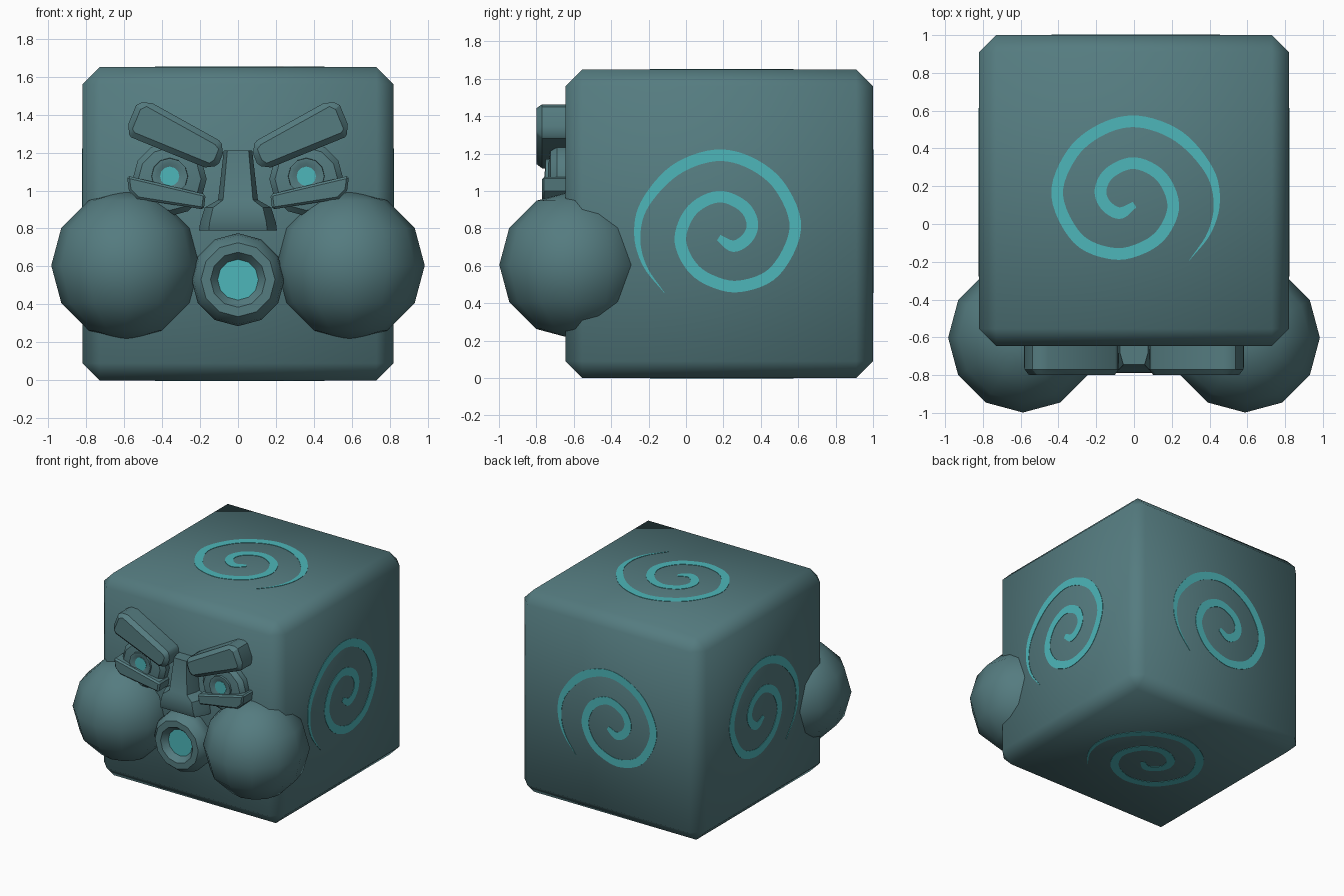
import bpy, bmesh, math
from mathutils import Vector

if "Cube" in bpy.data.objects:
    bpy.data.objects.remove(bpy.data.objects["Cube"])


def material(name, rgb):
    m = bpy.data.materials.new(name)
    m.diffuse_color = (*rgb, 1)
    m.use_nodes = True
    m.node_tree.nodes["Principled BSDF"].inputs["Base Color"].default_value = m.diffuse_color
    return m


STONE = material("slate teal", (0.09, 0.2, 0.215))
GLOW = material("bright turquoise", (0.075, 0.47, 0.49))


def finish(bm, name, mat, smooth=None, bevel=0):
    """Turn a bmesh into an object with clean normals, bevel and shading."""
    bmesh.ops.recalc_face_normals(bm, faces=bm.faces)
    me = bpy.data.meshes.new(name)
    bm.to_mesh(me)
    bm.free()
    me.materials.append(mat)
    ob = bpy.data.objects.new(name, me)
    bpy.context.collection.objects.link(ob)
    bpy.ops.object.select_all(action='DESELECT')
    ob.select_set(True)
    bpy.context.view_layer.objects.active = ob
    if bevel:
        mod = ob.modifiers.new("bevel", 'BEVEL')
        mod.width = bevel
        mod.segments = 1
        mod.limit_method = 'ANGLE'
        mod.angle_limit = math.radians(50)
        bpy.ops.object.modifier_apply(modifier=mod.name)
    if smooth:
        bpy.ops.object.shade_smooth_by_angle(angle=math.radians(smooth))
    return ob


def loft(bm, rings, caps=True):
    """Join equal-length closed rings of points with quads."""
    vs = [[bm.verts.new(p) for p in r] for r in rings]
    n = len(vs[0])
    for a, b in zip(vs, vs[1:]):
        for i in range(n):
            bm.faces.new((a[i], a[(i + 1) % n], b[(i + 1) % n], b[i]))
    if caps:
        bm.faces.new(vs[0])
        bm.faces.new(vs[-1])


def lathe(name, x, z, profile, sides=12):
    """Turned part facing -y; profile holds (radius, y) pairs."""
    bm = bmesh.new()
    loft(bm, [[(x + r * math.cos(2 * math.pi * i / sides), y,
                z + r * math.sin(2 * math.pi * i / sides))
               for i in range(sides)] for r, y in profile])
    return finish(bm, name, STONE, 35)


def disc(name, x, y, z, r):
    """Thin glowing plate facing -y."""
    bm = bmesh.new()
    loft(bm, [[(x + r * math.cos(math.pi * i / 6), yy, z + r * math.sin(math.pi * i / 6))
               for i in range(12)] for yy in (y, y - 0.004)])
    return finish(bm, name, GLOW)


def slab(name, outline, front, side, bevel, back=-0.6):
    """Front-view outline (x, z) extruded from inside the body to y = front."""
    bm = bmesh.new()
    loft(bm, [[(side * x, y, z) for x, z in outline] for y in (back, front)])
    return finish(bm, name, STONE, 30, bevel)


# body: chamfered cube
Y0, Y1, W, H = -0.645, 1.0, 0.82, 1.65
YC = (Y0 + Y1) / 2
bm = bmesh.new()
bmesh.ops.create_cube(bm, size=1)
for v in bm.verts:
    v.co = (v.co.x * 2 * W, YC + v.co.y * (Y1 - Y0), H / 2 + v.co.z * H)
finish(bm, "body", STONE, 50, 0.09)

# spiral centre line around the middle of a face (u, v)
SPIRAL = [Vector((y - 0.173, z - 0.825)) for y, z in (
    (0.17, 0.75), (0.25, 0.705), (0.325, 0.75), (0.35, 0.83), (0.30, 0.92),
    (0.17, 0.97), (0.03, 0.9), (-0.035, 0.75), (0.015, 0.61), (0.12, 0.525),
    (0.28, 0.49), (0.47, 0.57), (0.58, 0.8), (0.5, 1.02), (0.34, 1.15),
    (0.15, 1.19), (-0.065, 1.11), (-0.225, 0.93), (-0.265, 0.76),
    (-0.225, 0.6), (-0.12, 0.455))]


def smooth_path(pts, steps=6):
    p = [2 * pts[0] - pts[1]] + pts + [2 * pts[-1] - pts[-2]]
    out = []
    for i in range(1, len(p) - 2):
        a, b, c, d = p[i - 1:i + 3]
        for k in range(steps):
            t = k / steps
            out.append(0.5 * (2 * b + (c - a) * t + (2 * a - 5 * b + 4 * c - d) * t * t
                              + (3 * b - a - 3 * c + d) * t ** 3))
    return out + [pts[-1]]


def spiral(name, place):
    """Tapered thin spiral plate; place maps (u, v, height) to 3D."""
    path = smooth_path(SPIRAL)
    n = len(path)
    rings = []
    for i, p in enumerate(path):
        d = (path[min(i + 1, n - 1)] - path[max(i - 1, 0)]).normalized()
        side = Vector((-d.y, d.x))
        half = 0.031 * min(1, 0.55 + i / 12, 0.03 + (n - 1 - i) / (0.2 * n))
        a, b = p + side * half, p - side * half
        rings.append([place(*a, -0.001), place(*b, -0.001),
                      place(*b, 0.003), place(*a, 0.003)])
    bm = bmesh.new()
    loft(bm, rings)
    finish(bm, name, GLOW)


# spirals on every face but the front
spiral("right_spiral", lambda u, v, h: (W + h, YC + u, H / 2 + v))
spiral("left_spiral", lambda u, v, h: (-W - h, YC + u, H / 2 + v))
spiral("back_spiral", lambda u, v, h: (-u, Y1 + h, H / 2 + v))
spiral("top_spiral", lambda u, v, h: (-u, YC + v, H + h))
spiral("bottom_spiral", lambda u, v, h: (-u, YC + v, -h))

# nose: stacked sections (z, half width, front y)
bm = bmesh.new()
loft(bm, [[(-w, -0.6, z), (-w, -0.68, z), (-w * 0.75, y, z),
           (w * 0.75, y, z), (w, -0.68, z), (w, -0.6, z)]
          for z, w, y in ((1.21, 0.075, -0.745), (0.95, 0.105, -0.77),
                          (0.91, 0.175, -0.785), (0.83, 0.2, -0.79), (0.79, 0.205, -0.775))])
finish(bm, "nose", STONE, 30)

# puckered mouth
lathe("mouth", 0, 0.53, ((0.22, -0.6), (0.245, -0.69), (0.235, -0.74), (0.195, -0.79),
                         (0.145, -0.79), (0.105, -0.74)))
disc("mouth_glow", 0, -0.739, 0.53, 0.108)

BROW = ((0.48, 1.476), (0.537, 1.45), (0.59, 1.32), (0.563, 1.28),
        (0.147, 1.11), (0.1, 1.143), (0.068, 1.222), (0.1, 1.265))
LID = ((0.17, 0.98), (0.585, 1.078), (0.575, 1.0), (0.53, 0.955), (0.18, 0.90))
for s, label in ((-1, "left"), (1, "right")):
    slab(label + "_brow", BROW, -0.8, s, 0.03)
    slab(label + "_lower_lid", LID, -0.77, s, 0.012)
    # eye with recessed glowing pupil
    lathe(label + "_eye", s * 0.36, 1.06, ((0.195, -0.6), (0.195, -0.69), (0.165, -0.725),
                                           (0.1, -0.735)))
    lathe(label + "_eye_ring", s * 0.36, 1.075, ((0.1, -0.7), (0.095, -0.75), (0.07, -0.75),
                                                 (0.05, -0.737)))
    disc(label + "_pupil", s * 0.36, -0.736, 1.075, 0.051)
    # puffed cheek
    bm = bmesh.new()
    bmesh.ops.create_uvsphere(bm, u_segments=12, v_segments=6, radius=0.396)
    bmesh.ops.translate(bm, verts=bm.verts, vec=(s * 0.588, -0.602, 0.605))
    finish(bm, label + "_cheek", STONE, 60)
